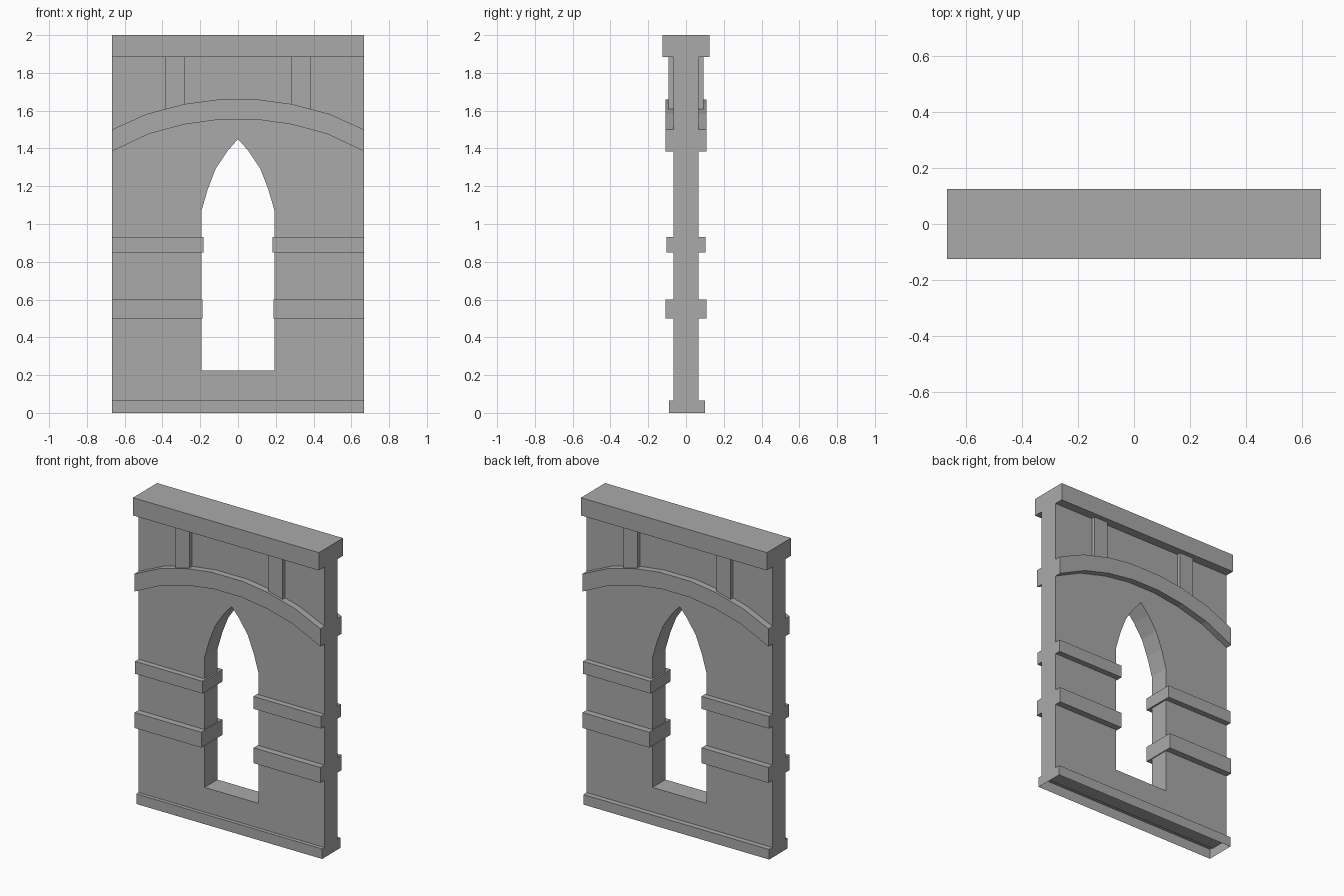
import bpy
import bmesh

default_cube = bpy.data.objects.get("Cube")
if default_cube:
    bpy.data.objects.remove(default_cube, do_unlink=True)

# Single stone colour
stone = bpy.data.materials.new("grey stone")
stone.use_nodes = True
colour = (0.4, 0.4, 0.4, 1)
stone.diffuse_color = colour
stone.node_tree.nodes["Principled BSDF"].inputs["Base Color"].default_value = colour

HALF = 0.667  # half the panel width


def prism(name, outline, front, back, open_bottom=False):
    """Extrude an outline in the XZ plane from y = front to y = back."""
    bm = bmesh.new()
    face = bm.faces.new([bm.verts.new((x, front, z)) for x, z in outline])
    extruded = bmesh.ops.extrude_face_region(bm, geom=[face], use_keep_orig=True)
    moved = [v for v in extruded["geom"] if isinstance(v, bmesh.types.BMVert)]
    bmesh.ops.translate(bm, verts=moved, vec=(0, back - front, 0))
    bmesh.ops.recalc_face_normals(bm, faces=bm.faces)
    if open_bottom:
        under = [f for f in bm.faces if f.normal.z < -0.9]
        bmesh.ops.delete(bm, geom=under, context="FACES")
    mesh = bpy.data.meshes.new(name)
    bm.to_mesh(mesh)
    bm.free()
    mesh.materials.append(stone)
    obj = bpy.data.objects.new(name, mesh)
    bpy.context.collection.objects.link(obj)
    return obj


def block(name, x0, x1, z0, z1, front, back, open_bottom=False):
    return prism(name, [(x0, z0), (x1, z0), (x1, z1), (x0, z1)], front, back, open_bottom)


def mirrored(points):
    """Complete a half outline given from the right side to the middle."""
    return points + [(-x, z) for x, z in reversed(points) if x > 0]


# Wall panel with a pointed window opening
wall = block("wall", -HALF, HALF, 0.06, 1.9, -0.066, 0.066)
window = mirrored([(0.194, 0.225), (0.194, 1.068), (0.16, 1.185),
                   (0.117, 1.295), (0.055, 1.387), (0, 1.45)])
cutter = prism("window_cutter", window, -0.3, 0.3)
cutter.hide_render = True
cut = wall.modifiers.new("window", "BOOLEAN")
cut.operation = "DIFFERENCE"
cut.solver = "EXACT"
cut.object = cutter
bpy.context.view_layer.objects.active = wall
bpy.ops.object.modifier_apply(modifier=cut.name)
bpy.data.objects.remove(cutter, do_unlink=True)

# Hollow plinth and top cornice
block("plinth", -HALF, HALF, 0, 0.065, -0.09, 0.1, open_bottom=True)
block("cornice", -HALF, HALF, 1.885, 2, -0.124, 0.124)

# Shallow segmental arch moulding
arch_top = mirrored([(HALF, 1.5), (0.485, 1.582), (0.285, 1.635), (0.113, 1.658)])
arch_bottom = mirrored([(HALF, 1.385), (0.472, 1.477), (0.285, 1.527), (0.1, 1.553)])
prism("arch_moulding", arch_top + arch_bottom[::-1], -0.108, 0.108)

# String courses and short pilasters on each side
for side, sign in (("left", 1), ("right", -1)):
    block(f"{side}_lower_band", sign * HALF, sign * 0.188, 0.5, 0.6, -0.108, 0.108)
    block(f"{side}_upper_band", sign * HALF, sign * 0.183, 0.85, 0.93, -0.103, 0.103)
    block(f"{side}_pilaster", sign * 0.384, sign * 0.283, 1.58, 1.89, -0.092, 0.092)
